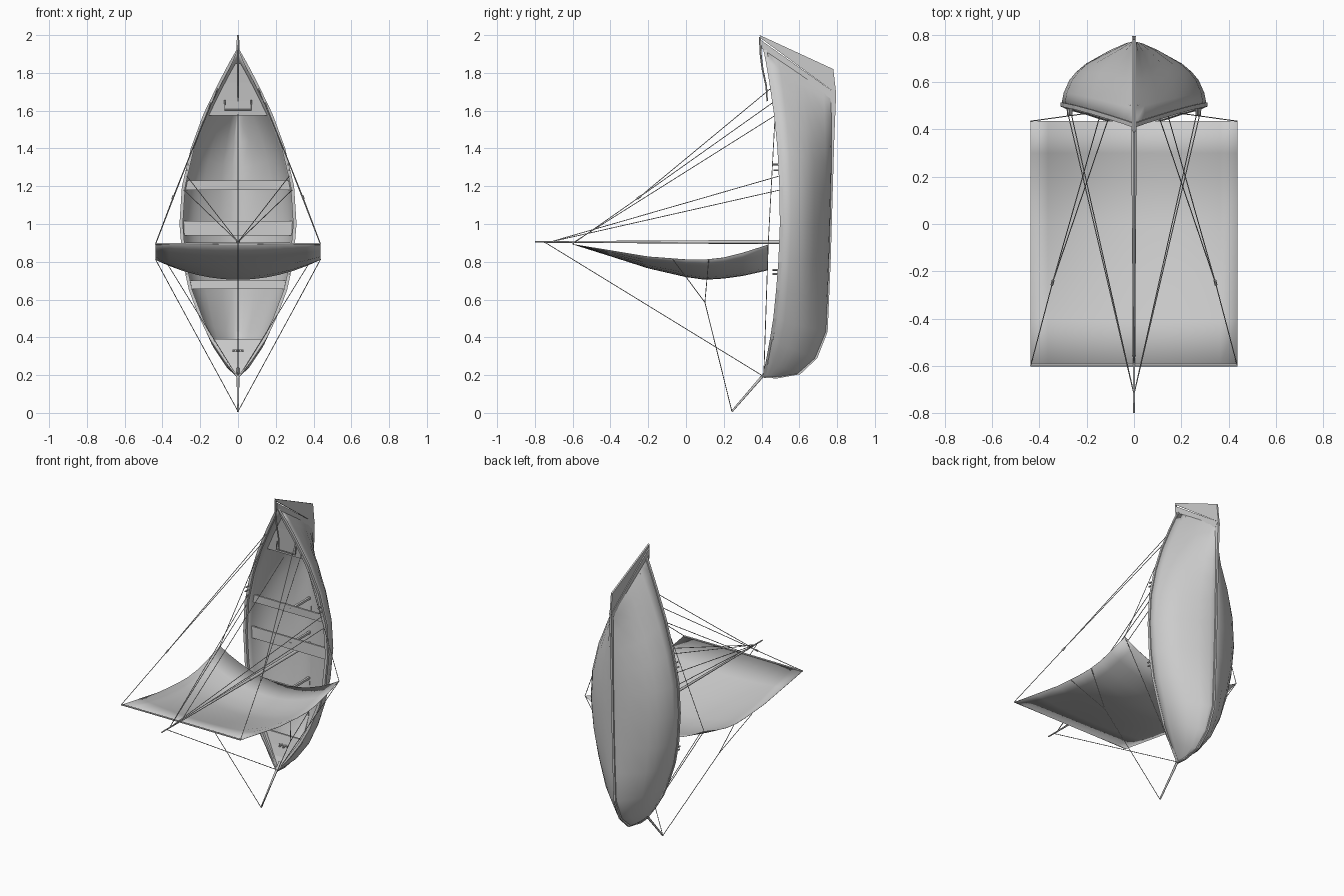
import bpy, bmesh
from math import sin, cos, pi
from mathutils import Vector

if "Cube" in bpy.data.objects:
    bpy.data.objects.remove(bpy.data.objects["Cube"])


def mesh(name, verts, faces, smooth=False, solid=0):
    me = bpy.data.meshes.new(name)
    me.from_pydata([tuple(v) for v in verts], [], faces)
    bm = bmesh.new()
    bm.from_mesh(me)
    bmesh.ops.remove_doubles(bm, verts=bm.verts, dist=0.0003)
    bmesh.ops.recalc_face_normals(bm, faces=bm.faces)
    bm.to_mesh(me)
    bm.free()
    ob = bpy.data.objects.new(name, me)
    bpy.context.collection.objects.link(ob)
    if solid:
        m = ob.modifiers.new("thickness", 'SOLIDIFY')
        m.thickness = solid
        m.offset = 0
    if smooth:
        bpy.ops.object.select_all(action='DESELECT')
        bpy.context.view_layer.objects.active = ob
        ob.select_set(True)
        bpy.ops.object.shade_smooth_by_angle(angle=0.8)
    return ob


def sweep(name, rings, smooth=False):
    """Skin a list of closed rings and cap both ends."""
    n = len(rings[0])
    verts = [p for r in rings for p in r]
    faces = [(i * n + j, i * n + (j + 1) % n, (i + 1) * n + (j + 1) % n, (i + 1) * n + j)
             for i in range(len(rings) - 1) for j in range(n)]
    faces += [tuple(range(n)), tuple(range(len(verts) - n, len(verts)))]
    return mesh(name, verts, faces, smooth)


def tube(name, pts, r0, r1=None, n=5):
    r1 = r0 if r1 is None else r1
    pts = [Vector(p) for p in pts]
    rings = []
    for i, p in enumerate(pts):
        d = (pts[min(i + 1, len(pts) - 1)] - pts[max(i - 1, 0)]).normalized()
        a = d.orthogonal().normalized() if not rings else (a - d * a.dot(d)).normalized()
        b = d.cross(a)
        r = r0 + (r1 - r0) * i / (len(pts) - 1)
        rings.append([p + a * r * cos(2 * pi * k / n) + b * r * sin(2 * pi * k / n) for k in range(n)])
    return sweep(name, rings, n > 6)


def plate(name, inner, outer, h):
    """Upright band on the centreline between two (y, z) paths."""
    return sweep(name, [[(-h, *a), (h, *a), (h, *b), (-h, *b)] for a, b in zip(inner, outer)])


# Hull stations: rail z, half beam, rail y, keel z, keel y
ST = [(.19, 0, .41, .188, .47), (.28, .07, .43, .21, .59), (.39, .143, .45, .29, .68),
      (.5, .197, .468, .43, .738), (.65, .254, .483, .62, .747), (.8, .287, .495, .8, .754),
      (1.0, .304, .503, 1.0, .76), (1.2, .291, .5, 1.15, .764), (1.4, .244, .49, 1.3, .767),
      (1.58, .178, .472, 1.43, .769), (1.75, .096, .447, 1.56, .77), (1.85, .043, .43, 1.64, .77),
      (1.925, 0, .415, 1.69, .772)]
SEC = [(1, 0), (.965, .2), (.89, .4), (.79, .54), (.66, .67), (.34, .88), (.13, .98), (0, 1)]


def hull_pt(s, f, g, side=1):
    zs, b, ys, zk, yk = s
    return (side * b * f, ys + (yk - ys) * g, zs + (zk - zs) * g)


def hull_at(z, f=.95, g=.2):
    """Half width and y of the inner hull at height z along one level line."""
    row = [hull_pt(s, f, g) for s in ST]
    for a, b in zip(row, row[1:]):
        if a[2] <= z <= b[2]:
            t = (z - a[2]) / (b[2] - a[2])
            return a[0] + (b[0] - a[0]) * t, a[1] + (b[1] - a[1]) * t
    return 0, row[-1][1]


# Hull shell
full = [(f, g, -1) for f, g in SEC] + [(f, g, 1) for f, g in SEC[-2::-1]]
n = len(full)
mesh("hull", [hull_pt(s, *q) for s in ST for q in full],
     [(i * n + j, i * n + j + 1, (i + 1) * n + j + 1, (i + 1) * n + j)
      for i in range(len(ST) - 1) for j in range(n - 1)], True, .008)

# Gunwales
for side in (-1, 1):
    rings = []
    for zs, b, ys, zk, yk in ST:
        i, o = side * max(b - .012, 0), side * (b + .006)
        rings.append([(i, ys - .006, zs), (o, ys - .006, zs), (o, ys + .012, zs), (i, ys + .012, zs)])
    sweep("gunwale", rings)

# Keel and stem, sternpost, rudder
plate("keel", [(.41, .205), (.47, .2), (.59, .22), (.67, .30), (.73, .43), (.75, .8), (.765, 1.45), (.765, 1.7)],
      [(.395, .188), (.48, .182), (.605, .205), (.695, .29), (.75, .43), (.766, .8), (.785, 1.45), (.795, 1.69)], .007)
plate("sternpost", [(.40, 1.93), (.77, 1.66)], [(.395, 1.975), (.795, 1.69)], .008)
plate("rudder", [(.40, 1.98), (.795, 1.69)], [(.39, 2.0), (.78, 1.82)], .005)

# Tiller
tube("tiller", [(0, .392, 1.99), (0, .395, 1.9), (0, .405, 1.82), (0, .425, 1.73), (0, .43, 1.65)], .006, .004, 6)


# Decks and seats fitted to the hull sides
def planking(name, levels, thick=.012):
    rings = []
    for z in levels:
        w, y = hull_at(z)
        rings.append([(-w, y, z), (w, y, z), (w, y + thick, z), (-w, y + thick, z)])
    sweep(name, rings)


planking("bow_deck", [.2, .26, .32, .39])
planking("stern_deck", [1.575, 1.65, 1.75, 1.85])
for lo, hi in ((.655, .70), (.94, 1.015), (1.18, 1.23)):
    planking("seat", [lo, hi])
    zc = (lo + hi) / 2
    tube("seat_post", [(0, .55, zc), (0, .752, zc)], .01, n=4)

# Bow bitts and stern rope horse
for x in (-.014, .014):
    tube("bow_bitt", [(x, .45, .33), (x, .53, .33)], .006, n=6)
tube("bitt_crossbar", [(-.03, .475, .33), (.03, .475, .33)], .005, n=6)
tube("bow_ring", [(.018 * cos(k * pi / 6), .505, .33 + .03 * sin(k * pi / 6)) for k in range(13)], .003)
tube("stern_horse", [(-.07, .51, 1.655), (-.07, .5, 1.605), (.07, .5, 1.605), (.07, .51, 1.655)], .004)

# Mast, yard and bowsprit
tube("mast", [(0, .752, .905), (0, .12, .905)], .011, .010, 8)
tube("mast_top", [(0, .13, .905), (0, -.8, .905)], .009, .004, 8)
tube("yard", [(-.437, -.597, .895), (0, -.597, .897), (.437, -.597, .895)], .005, n=8)
tube("bowsprit", [(0, .44, .235), (0, .243, .008)], .008, .005, 8)

# Square sail: side edge and middle profiles against y
YS = [-.6, -.4, -.2, 0, .1, .2, .3, .435]
EDGE = [.893, .86, .827, .812, .811, .822, .847, .89]
MID = [.893, .83, .766, .72, .706, .712, .726, .756]
N = 12
verts = []
for y, e, m in zip(YS, EDGE, MID):
    for k in range(N + 1):
        t = 2 * k / N - 1
        verts.append((.437 * t, y, m + (e - m) * t * t))
mesh("sail", verts, [(i * (N + 1) + j, i * (N + 1) + j + 1, (i + 1) * (N + 1) + j + 1, (i + 1) * (N + 1) + j)
                     for i in range(len(YS) - 1) for j in range(N)], True, .002)

# Rigging on the centreline
R = .0022
tube("forestay", [(0, -.75, .905), (0, .40, .2)], R)
tube("halyard", [(0, -.6, .9), (0, .48, 1.58)], R)

# Mirrored rigging and oar pins
for s in (-1, 1):
    for z in (1.18, 1.255):
        tube("shroud", [(0, -.72, .905), (s * (hull_at(z, 1, 0)[0] - .006), .497, z)], R)
    yard_end, block = (s * .437, -.6, .895), (s * .345, -.25, 1.14)
    tube("brace_pendant", [yard_end, block], R)
    tube("brace_block", [(s * .347, -.258, 1.134), (s * .342, -.238, 1.149)], .006, n=6)
    for z in (1.645, 1.72):
        tube("brace_fall", [block, (s * (hull_at(z, 1, 0)[0] - .004), hull_at(z, 1, 0)[1], z)], R)
    clew = (s * .437, .435, .89)
    tube("sheet", [clew, (s * .17, .472, 1.58)], R)
    tube("tack", [clew, (s * .01, .412, .2)], R)
    bridle = (s * .314, .1, .585)
    for y in (-.07, .12):
        tube("bowline_bridle", [(s * .437, y, .813), bridle], R)
    tube("bowline", [bridle, (0, .243, .008)], R)
    for z in (.735, .757, 1.285, 1.315):
        x, y = hull_at(z, 1, 0)
        tube("oar_pin", [(s * x, y + .01, z), (s * x, y - .033, z)], .005, n=6)
